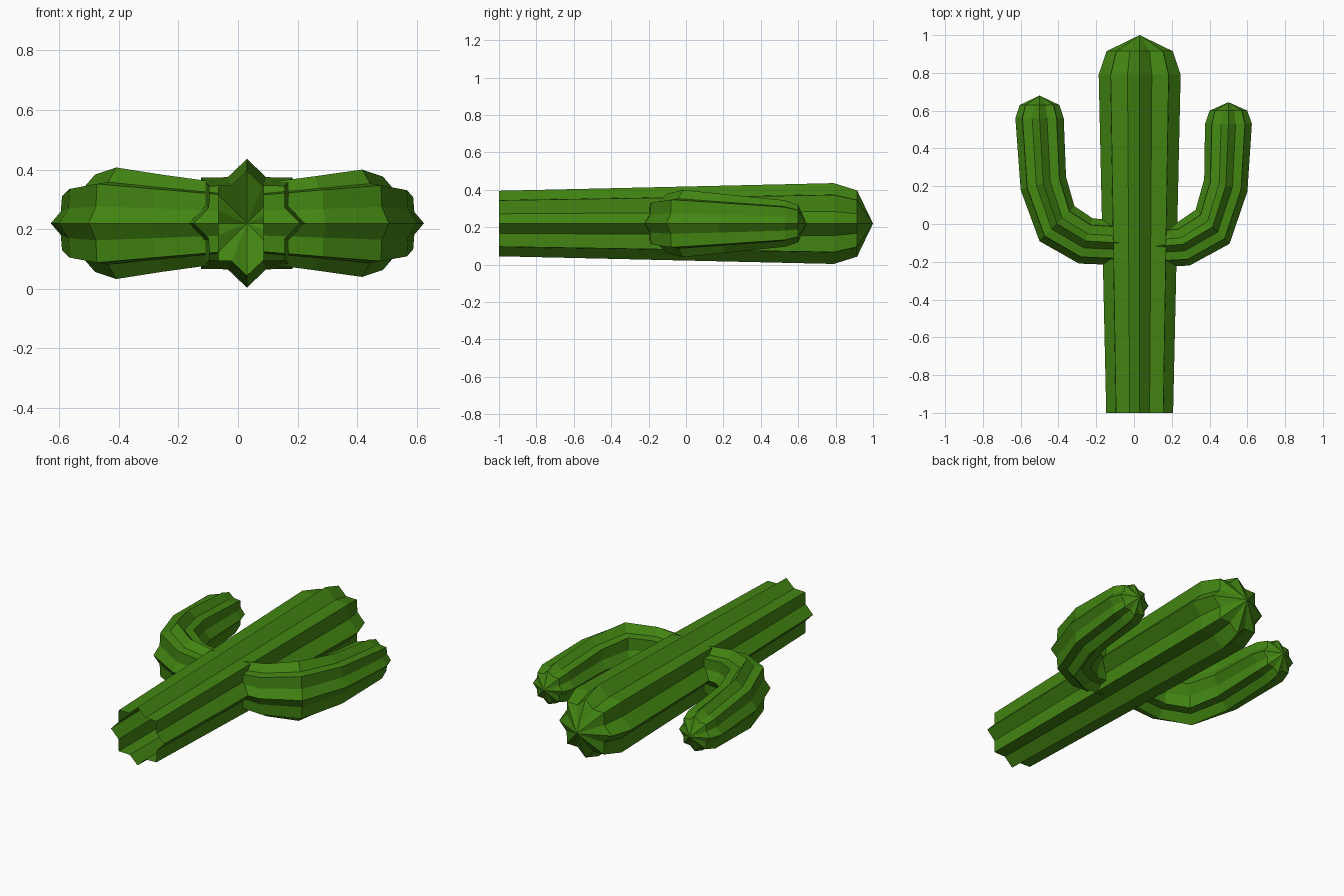
import bpy, bmesh, math
from mathutils import Vector

if "Cube" in bpy.data.objects:
    bpy.data.objects.remove(bpy.data.objects["Cube"])

green = bpy.data.materials.new("cactus green")
green.diffuse_color = (0.055, 0.235, 0.006, 1)
green.use_nodes = True
green.node_tree.nodes["Principled BSDF"].inputs["Base Color"].default_value = green.diffuse_color
AXIS_Z = 0.22
N = 16  # eight ridges and eight valleys


def ribbed_tube(name, rings, tip, valley, side=1):
    """Rings are (x, y, outward angle in plan, radius in plan, radius in z)."""
    bm = bmesh.new()
    loops = []
    for x, y, ang, ru, rz in rings:
        u = Vector((math.cos(math.radians(ang)), math.sin(math.radians(ang)), 0))
        loop = []
        for i in range(N):
            a = 2 * math.pi * i / N
            k = valley if i % 2 else 1.0
            p = Vector((x, y, AXIS_Z)) + u * (ru * k * math.cos(a))
            p.z += rz * k * math.sin(a)
            p.x *= side
            loop.append(bm.verts.new(p))
        loops.append(loop)
    for a, b in zip(loops, loops[1:]):
        for i in range(N):
            j = (i + 1) % N
            bm.faces.new((a[i], a[j], b[j], b[i]))
    # pointed end; the root end stays open
    t = bm.verts.new((tip[0] * side, tip[1], AXIS_Z))
    for i in range(N):
        bm.faces.new((loops[-1][i], loops[-1][(i + 1) % N], t))
    bmesh.ops.recalc_face_normals(bm, faces=bm.faces[:])
    # make sure the tip faces point outward
    if sum(f.normal.y for f in t.link_faces) < 0:
        bmesh.ops.reverse_faces(bm, faces=bm.faces[:])
    me = bpy.data.meshes.new(name)
    bm.to_mesh(me)
    bm.free()
    me.materials.append(green)
    ob = bpy.data.objects.new(name, me)
    bpy.context.collection.objects.link(ob)
    return ob


# Trunk, lying along y
ribbed_tube("trunk", [
    (0.03, -1.0, 180, 0.177, 0.175),
    (0.03, 0.79, 180, 0.217, 0.216),
    (0.03, 0.915, 180, 0.175, 0.177),
], (0.03, 1.0), 0.775)

# Left arm
ribbed_tube("left_arm", [
    (0.065, -0.10, 270, 0.118, 0.137),
    (0.255, -0.09, 287, 0.125, 0.163),
    (0.408, 0.002, 315, 0.131, 0.187),
    (0.48, 0.215, 344, 0.125, 0.163),
    (0.50, 0.56, 360, 0.128, 0.128),
    (0.50, 0.63, 360, 0.105, 0.105),
], (0.50, 0.68), 0.80, -1)

# Right arm
ribbed_tube("right_arm", [
    (0.085, -0.12, 270, 0.110, 0.135),
    (0.26, -0.107, 287, 0.118, 0.158),
    (0.416, -0.015, 315, 0.127, 0.18),
    (0.486, 0.205, 344, 0.119, 0.157),
    (0.50, 0.53, 360, 0.124, 0.124),
    (0.50, 0.60, 360, 0.10, 0.10),
], (0.50, 0.645), 0.80, 1)
